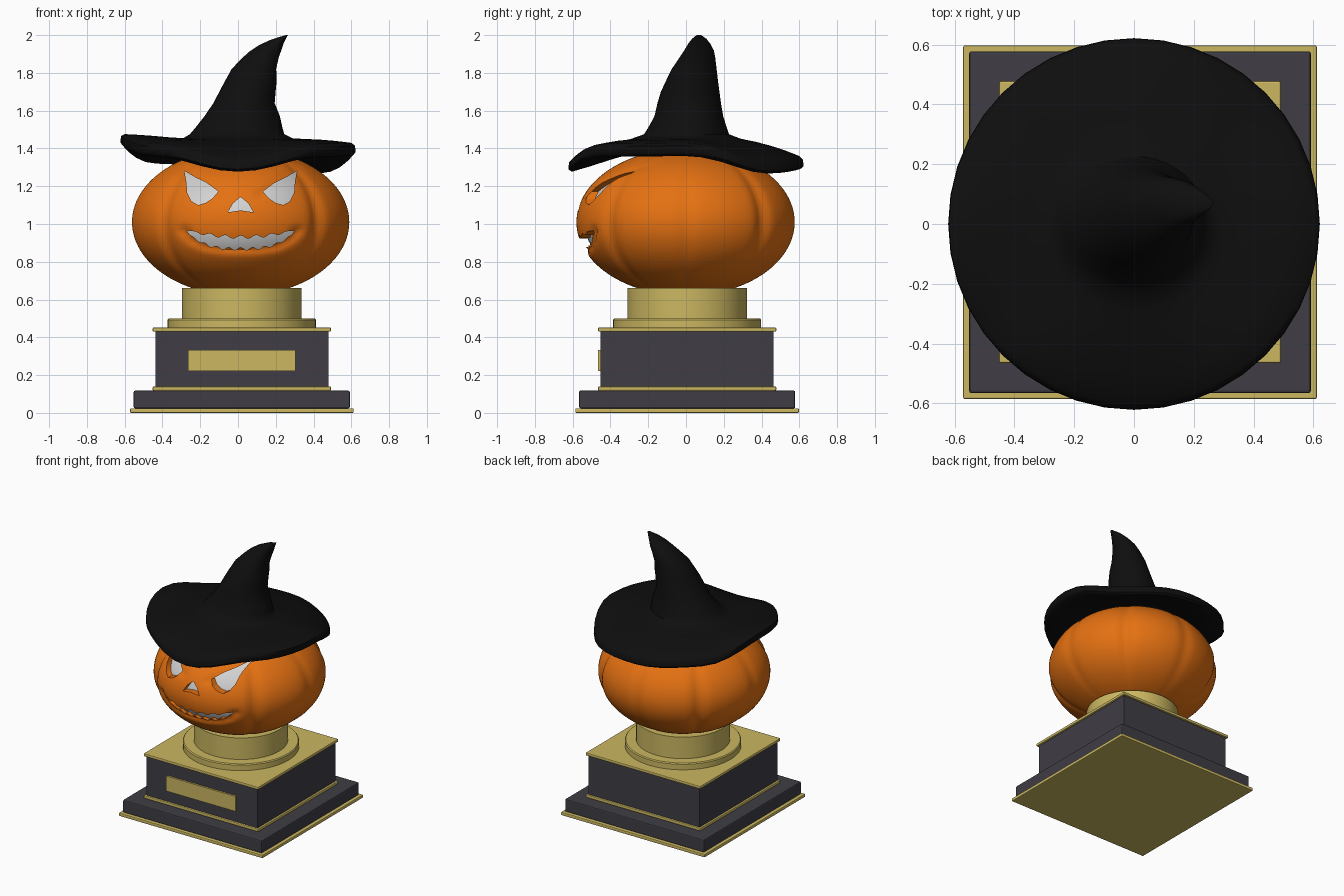
import bpy, bmesh, math
from mathutils import Vector

if "Cube" in bpy.data.objects:
    bpy.data.objects.remove(bpy.data.objects["Cube"])


def material(name, rgb):
    m = bpy.data.materials.new(name)
    m.diffuse_color = (*rgb, 1)
    m.use_nodes = True
    m.node_tree.nodes["Principled BSDF"].inputs["Base Color"].default_value = m.diffuse_color
    return m


GOLD = material("gold", (0.60, 0.475, 0.12))
DARK = material("charcoal", (0.05, 0.047, 0.058))
ORANGE = material("orange", (0.78, 0.165, 0.006))
WHITE = material("pale_glow", (0.65, 0.65, 0.65))
BLACK = material("black", (0.0045, 0.0045, 0.0045))
CX, CY = 0.02, 0.006      # trophy base axis
PX, PZ = 0.014, 1.01      # pumpkin centre


def finish(name, bm, mat, smooth=None):
    bmesh.ops.recalc_face_normals(bm, faces=bm.faces)
    me = bpy.data.meshes.new(name)
    bm.to_mesh(me)
    bm.free()
    ob = bpy.data.objects.new(name, me)
    bpy.context.collection.objects.link(ob)
    me.materials.append(mat)
    if smooth:
        shade(ob, smooth)
    return ob


def shade(ob, angle):
    bpy.ops.object.select_all(action='DESELECT')
    ob.select_set(True)
    bpy.context.view_layer.objects.active = ob
    bpy.ops.object.shade_smooth_by_angle(angle=math.radians(angle))


def box(name, center, size, mat, bevel=0.0):
    bm = bmesh.new()
    bmesh.ops.create_cube(bm, size=1)
    for v in bm.verts:
        v.co = Vector(c + a * s for c, a, s in zip(center, v.co, size))
    if bevel:
        bmesh.ops.bevel(bm, geom=list(bm.edges), offset=bevel, segments=2,
                        profile=0.5, affect='EDGES')
    return finish(name, bm, mat)


def loft(bm, rings):
    """Skin a stack of closed rings and cap both ends."""
    loops = [[bm.verts.new(p) for p in r] for r in rings]
    n = len(loops[0])
    for a, b in zip(loops, loops[1:]):
        for i in range(n):
            j = (i + 1) % n
            bm.faces.new((a[i], a[j], b[j], b[i]))
    bm.faces.new(loops[0][::-1])
    bm.faces.new(loops[-1])


def lathe(name, profile, mat, seg=64):
    bm = bmesh.new()
    loft(bm, [[(CX + r * math.cos(2 * math.pi * i / seg),
                CY + r * math.sin(2 * math.pi * i / seg), z)
               for i in range(seg)] for r, z in profile])
    return finish(name, bm, mat, 30)


# Stepped trophy base: name, half width, bottom, top, material, bevel
for name, h, z0, z1, mat, bev in (
        ("foot_trim", 0.592, 0.0, 0.024, GOLD, 0.006),
        ("lower_plinth", 0.572, 0.024, 0.118, DARK, 0.008),
        ("middle_trim", 0.472, 0.118, 0.14, GOLD, 0.006),
        ("upper_plinth", 0.458, 0.14, 0.43, DARK, 0.0),
        ("top_trim", 0.472, 0.43, 0.452, GOLD, 0.006)):
    box(name, (CX, CY, (z0 + z1) / 2), (2 * h, 2 * h, z1 - z0), mat, bev)
box("name_plate", (CX, -0.457, 0.278), (0.57, 0.018, 0.112), GOLD)
lathe("round_pedestal", [(0.392, 0.45), (0.392, 0.493), (0.386, 0.5),
                         (0.317, 0.5), (0.317, 0.66)], GOLD)


# Pumpkin body
def mirrored(path):
    return [(-x, z) for x, z in path]


BROW = [(-0.31, 1.295), (-0.20, 1.225), (-0.10, 1.16)]
LIP = [(-0.30, 0.965), (-0.26, 0.92), (-0.19, 0.885), (-0.09, 0.87), (0, 0.868)]
GROOVES = [(BROW, 0.014), (mirrored(BROW), 0.014),
           (LIP + mirrored(LIP[:-1])[::-1], 0.02)]


def path_distance(p, path):
    best = 9.0
    for a, b in zip(path, path[1:]):
        a, b = Vector(a), Vector(b)
        d = b - a
        t = max(0.0, min(1.0, (p - a).dot(d) / d.length_squared))
        best = min(best, (p - a - d * t).length)
    return best


def pumpkin(name, mat, scale, seg=144, rows=72, detail=True):
    rings = []
    for k in range(rows + 1):
        lat = math.pi * (0.015 + 0.97 * k / rows) - math.pi / 2
        ring = []
        for i in range(seg):
            a = 2 * math.pi * i / seg
            r = 1.0
            if detail:
                for g in range(8):     # rib creases, none across the face
                    if g != 6:
                        d = (a - g * math.pi / 4 + math.pi) % (2 * math.pi) - math.pi
                        depth = 0.04 if g % 2 else 0.018
                        r -= depth * math.exp(-(d / 0.075) ** 2) * math.cos(lat)
            x = 0.58 * scale * r * math.cos(lat) * math.cos(a)
            y = 0.58 * scale * r * math.cos(lat) * math.sin(a)
            z = PZ + 0.39 * scale * math.sin(lat)
            if detail and y < -0.2:    # soft carved furrows around the face
                for path, depth in GROOVES:
                    dist = path_distance(Vector((x, z)), path)
                    y += depth * math.exp(-(dist / 0.022) ** 2)
            ring.append((x + PX, y, z))
        rings.append(ring)
    bm = bmesh.new()
    loft(bm, rings)
    return finish(name, bm, mat, 50)


body = pumpkin("pumpkin", ORANGE, 1.0)
pumpkin("pumpkin_inside", WHITE, 0.925, 64, 32, False)

# Carved face openings
EYE = [(-0.298, 1.282), (-0.24, 1.247), (-0.18, 1.218), (-0.118, 1.172),
       (-0.15, 1.135), (-0.185, 1.112), (-0.225, 1.10), (-0.26, 1.12),
       (-0.283, 1.165), (-0.287, 1.22)]
NOSE = [(-0.068, 1.062), (-0.04, 1.11), (0, 1.143), (0.04, 1.11),
        (0.068, 1.062), (0, 1.072)]
N = 48
upper, lower = [], []
for k in range(N + 1):
    s = -1 + 2 * k / N
    x = 0.285 * s
    wave = math.cos(7 * math.pi * s)
    fade = 1 - s ** 4
    upper.append((x, 0.93 + 0.037 * s * s + 0.009 * wave * fade))
    lower.append((x, 0.872 + 0.085 * abs(s) ** 3 + 0.008 * (math.cos(9 * math.pi * s) - 0.3) * fade))
MOUTH = upper + lower[-2:0:-1]


def carve(target, name, outline):
    bm = bmesh.new()
    loft(bm, [[(x + PX, y, z) for x, z in outline] for y in (-0.8, -0.16)])
    cutter = finish(name, bm, ORANGE)
    cutter.hide_render = True
    mod = target.modifiers.new(name, 'BOOLEAN')
    mod.operation, mod.solver, mod.object = 'DIFFERENCE', 'EXACT', cutter
    bpy.context.view_layer.objects.active = target
    bpy.ops.object.modifier_apply(modifier=mod.name)
    bpy.data.objects.remove(cutter)


carve(body, "left_eye_cutter", EYE)
carve(body, "right_eye_cutter", mirrored(EYE))
carve(body, "nose_cutter", NOSE)
carve(body, "mouth_cutter", MOUTH)
shade(body, 40)

# Pointed hat: wavy brim and bent crown in one skin
EDGE = [1.415, 1.315, 1.34, 1.37, 1.465, 1.41, 1.325, 1.41]   # rim height every 45 degrees
SEG = 40


def rim_height(a):
    u = a / (math.pi / 4)
    i = int(u) % 8
    w = (1 - math.cos(math.pi * (u - int(u)))) / 2
    return EDGE[i] * (1 - w) + EDGE[(i + 1) % 8] * w


def brim_ring(r, drop):
    t = max(0.0, (r - 0.27) / 0.35)
    ring = []
    for i in range(SEG):
        a = 2 * math.pi * i / SEG
        z = 1.45 + (rim_height(a) - 1.45) * t ** 1.3
        ring.append((r * math.cos(a), r * math.sin(a), z - drop))
    return ring


# Crown sections: height, centre x, radius x, centre y, radius y
CROWN = [(1.475, -0.005, 0.25, 0.003, 0.225), (1.51, 0.005, 0.23, 0.008, 0.208),
         (1.57, 0.022, 0.20, 0.015, 0.182), (1.64, 0.032, 0.162, 0.017, 0.168),
         (1.70, 0.05, 0.149, 0.022, 0.155), (1.76, 0.069, 0.136, 0.032, 0.137),
         (1.82, 0.084, 0.118, 0.043, 0.119), (1.88, 0.118, 0.098, 0.06, 0.095),
         (1.92, 0.146, 0.086, 0.069, 0.078), (1.955, 0.178, 0.066, 0.07, 0.058),
         (1.98, 0.212, 0.044, 0.07, 0.038), (2.0, 0.255, 0.01, 0.068, 0.012)]
rings = [brim_ring(r, d) for r, d in (
    (0.2, 0.07), (0.32, 0.075), (0.42, 0.075), (0.52, 0.068), (0.605, 0.055),
    (0.622, 0.035), (0.62, 0.0), (0.60, -0.012), (0.52, -0.012), (0.44, -0.01),
    (0.36, -0.006), (0.29, -0.004))]
for z, cx, rx, cy, ry in CROWN:
    lean = 0.35 * max(0.0, z - 1.85) / 0.15
    rings.append([(cx + rx * math.cos(2 * math.pi * i / SEG),
                   cy + ry * math.sin(2 * math.pi * i / SEG),
                   z + lean * rx * math.cos(2 * math.pi * i / SEG) * 0.5)
                  for i in range(SEG)])
bm = bmesh.new()
loft(bm, rings)
finish("pointed_hat", bm, BLACK, 50)
